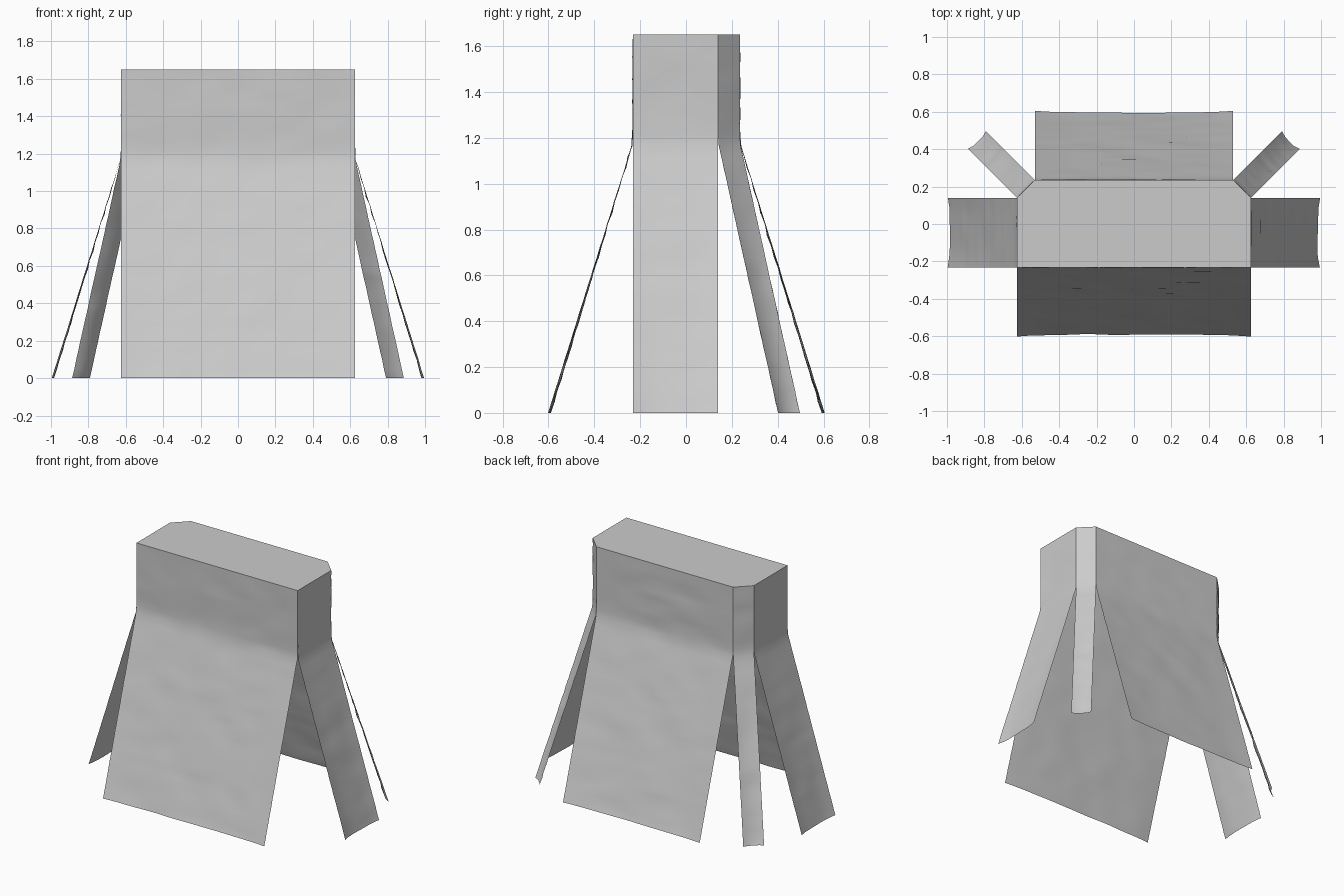
import bpy, bmesh, math
from mathutils import Vector, noise

if "Cube" in bpy.data.objects:
    bpy.data.objects.remove(bpy.data.objects["Cube"])

TOP, BEND, FLARE = 1.65, 1.18, 0.37
ROWS = 34

# Outline of the top, counter-clockwise: square front corners, chamfered back
outline = [Vector(p) for p in ((-0.625, -0.232), (0.625, -0.232), (0.625, 0.14),
                               (0.53, 0.235), (-0.53, 0.235), (-0.625, 0.14))]
names = ["front_panel", "right_panel", "back_right_strip",
         "back_panel", "back_left_strip", "left_panel"]


def finish(bm, name):
    mesh = bpy.data.meshes.new(name)
    bm.to_mesh(mesh)
    bm.free()
    obj = bpy.data.objects.new(name, mesh)
    bpy.context.collection.objects.link(obj)
    return obj


def profile(z):
    # Straight drop, then a flared skirt with a slightly softened bend
    if z > BEND:
        return 0.0
    return FLARE * (BEND - z) / BEND


def cloth_panel(name, a, b, seed):
    along = b - a
    out = Vector((along.y, -along.x)).normalized()
    cols = max(4, round(along.length / 0.05))
    bm = bmesh.new()
    grid = []
    for r in range(ROWS + 1):
        z = TOP * (1 - r / ROWS)
        fall = min(1.0, (TOP - z) / 0.15)
        row = []
        for c in range(cols + 1):
            u = c / cols
            p = a + along * u
            # Horizontal creases and a faint sag between the hem corners
            mid = 1 - (2 * u - 1) ** 4
            n = noise.noise(Vector((u * along.length * 5, z * 13, seed * 7.3)))
            ripple = 0.006 * n + 0.002 * math.sin(z * 62 + 1.5 * u)
            sag = 0.012 * mid * max(0, 1 - z / BEND)
            d = profile(z) + fall * ripple * (0.3 + 0.7 * mid) - sag
            row.append(bm.verts.new((p.x + out.x * d, p.y + out.y * d, z)))
        grid.append(row)
    for r in range(ROWS):
        for c in range(cols):
            f = bm.faces.new((grid[r + 1][c], grid[r + 1][c + 1],
                              grid[r][c + 1], grid[r][c]))
            f.smooth = True
    return finish(bm, name)


# Hanging cloth panels, one per side of the outline
for i, name in enumerate(names):
    cloth_panel(name, outline[i], outline[(i + 1) % 6], i + 1)

# Flat top
bm = bmesh.new()
bm.faces.new([bm.verts.new((p.x, p.y, TOP)) for p in outline])
finish(bm, "top_cover")
